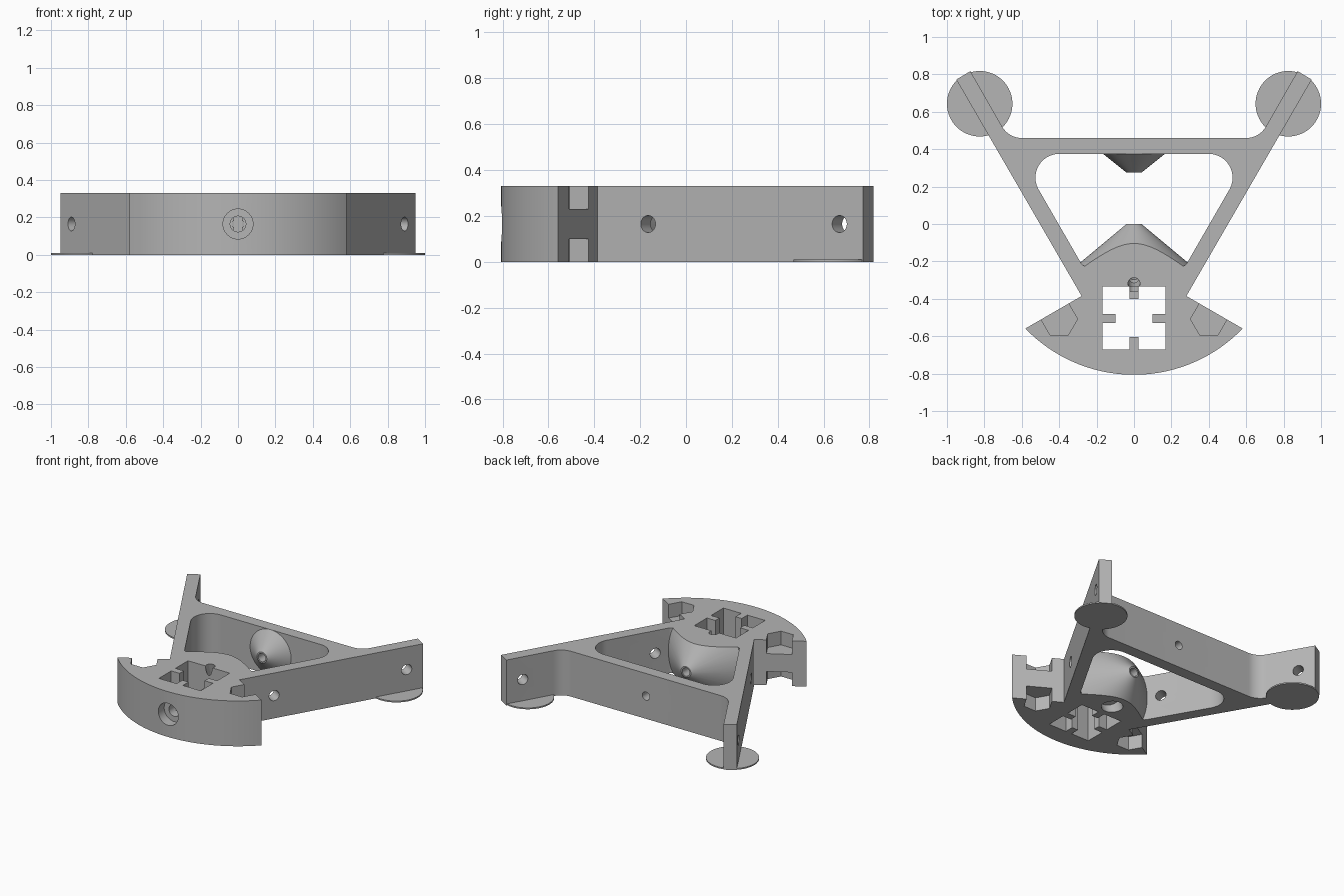
import bpy, bmesh, math
from mathutils import Vector

H = 0.33
MID = H / 2

cube = bpy.data.objects.get("Cube")
if cube:
    bpy.data.objects.remove(cube, do_unlink=True)

grey = bpy.data.materials.new("plain grey")
grey.use_nodes = True
color = (0.46, 0.46, 0.46, 1)
grey.diffuse_color = color
grey.node_tree.nodes["Principled BSDF"].inputs["Base Color"].default_value = color


def finish(name, bm):
    bmesh.ops.recalc_face_normals(bm, faces=bm.faces)
    mesh = bpy.data.meshes.new(name)
    bm.to_mesh(mesh)
    bm.free()
    mesh.materials.append(grey)
    obj = bpy.data.objects.new(name, mesh)
    bpy.context.collection.objects.link(obj)
    return obj


def prism(name, points, z0=0.0, z1=H):
    bm = bmesh.new()
    face = bm.faces.new([bm.verts.new((p[0], p[1], z0)) for p in points])
    top = bmesh.ops.extrude_face_region(bm, geom=[face], use_keep_orig=True)["geom"]
    verts = [v for v in top if isinstance(v, bmesh.types.BMVert)]
    bmesh.ops.translate(bm, verts=verts, vec=(0, 0, z1 - z0))
    return finish(name, bm)


def box(name, x0, x1, y0, y1, z0, z1):
    return prism(name, [(x0, y0), (x1, y0), (x1, y1), (x0, y1)], z0, z1)


def rod(name, start, end, r0, r1=None, clip=False, segments=64):
    """Cylinder or cone between two points, optionally trimmed to the body height."""
    a, b = Vector(start), Vector(end)
    bm = bmesh.new()
    bmesh.ops.create_cone(bm, cap_ends=True, segments=segments, radius1=r0,
                          radius2=r0 if r1 is None else r1, depth=(b - a).length)
    turn = (b - a).to_track_quat('Z', 'Y').to_matrix().to_4x4()
    bmesh.ops.transform(bm, matrix=turn, verts=bm.verts)
    bmesh.ops.translate(bm, verts=bm.verts, vec=(a + b) / 2)
    if clip:
        for z, direction in ((0, -1), (H, 1)):
            geom = bm.verts[:] + bm.edges[:] + bm.faces[:]
            bmesh.ops.bisect_plane(bm, geom=geom, plane_co=(0, 0, z),
                                   plane_no=(0, 0, direction), clear_outer=True)
            bmesh.ops.holes_fill(bm, edges=[e for e in bm.edges if e.is_boundary])
    return finish(name, bm)


def fillet(prev, corner, nxt, r, n=14):
    """Points of an arc that rounds a corner."""
    c = Vector(corner)
    u = (Vector(prev) - c).normalized()
    v = (Vector(nxt) - c).normalized()
    half = u.angle(v) / 2
    center = c + (u + v).normalized() * (r / math.sin(half))
    p = c + u * (r / math.tan(half)) - center
    q = c + v * (r / math.tan(half)) - center
    total = p.angle(q)
    return [center + (p * math.sin((1 - i / n) * total) + q * math.sin(i / n * total))
            / math.sin(total) for i in range(n + 1)]


def mirrored(half):
    """Closes a right-hand profile with its mirror image."""
    return [tuple(p) for p in half] + [(-p[0], p[1]) for p in reversed(half)]


def combine(target, others, operation):
    bpy.context.view_layer.objects.active = target
    for other in others:
        mod = target.modifiers.new("join", 'BOOLEAN')
        mod.operation, mod.solver, mod.object = operation, 'EXACT', other
        bpy.ops.object.modifier_apply(modifier=mod.name)
        bpy.data.objects.remove(other, do_unlink=True)


# Body outline: curved front sector, two splayed arms and the rear crossbar
R = 0.806
end = math.atan2(0.58, 0.558)
half = [(R * math.sin(end * (i + 0.5) / 24.5), -R * math.cos(end * (i + 0.5) / 24.5))
        for i in range(25)]
half += [(0.28, -0.385), (0.95, 0.772), (0.875, 0.817)]
half += fillet((0.875, 0.817), (0.67, 0.46), (0, 0.46), 0.12)
frame = prism("frame", mirrored(half))

# Rounded triangular opening
low, high = (0.274, -0.225), (0.62, 0.375)
opening = fillet((0, -0.225), low, high, 0.03) + fillet(low, high, (0, 0.375), 0.127)
combine(frame, [prism("opening", mirrored(opening), -0.1, H + 0.1)], 'DIFFERENCE')

# Facing conical bosses inside the opening
combine(frame, [
    rod("front_boss", (0, -0.24, MID), (0, 0, MID), 0.328, 0.04, True, 96),
    rod("rear_boss", (0, 0.387, MID), (0, 0.275, MID), 0.18, 0.04, True, 96)], 'UNION')

# Square socket with four locating ribs
socket = box("socket", -0.168, 0.168, -0.67, -0.335, -0.1, H + 0.1)
ribs = [box("rib", -0.025, 0.025, -0.7, -0.605, -0.2, H + 0.2),
        box("rib", -0.025, 0.025, -0.402, -0.3, -0.2, 0.175)]
ribs += [box("rib", min(s * 0.1, s * 0.2), max(s * 0.1, s * 0.2),
             -0.528, -0.48, -0.2, H + 0.2) for s in (-1, 1)]
combine(socket, ribs, 'DIFFERENCE')

# Axial screw holes and the steep hole beside the socket
cutters = [
    socket,
    rod("front_counterbore", (0, -0.9, MID), (0, -0.735, MID), 0.08),
    rod("front_hole", (0, -0.85, MID), (0, -0.64, MID), 0.042),
    rod("boss_hole", (0, -0.36, MID), (0, 0.1, MID), 0.03),
    rod("rear_hole", (0, 0.2, MID), (0, 0.6, MID), 0.03),
    rod("steep_counterbore", (0, -0.205, -0.06), (0, -0.25, 0.08), 0.07),
    rod("steep_hole", (0, -0.225, 0), (0, -0.34, 0.4), 0.032)]

for s in (-1, 1):
    # Screw holes square to each arm
    for y in (-0.165, 0.67):
        x = 0.28 + (y + 0.385) / math.sqrt(3)
        dx, dy = 0.15 * math.cos(math.pi / 6), 0.075
        cutters.append(rod("arm_hole", (s * (x + dx), y - dy, MID),
                           (s * (x - dx), y + dy, MID), 0.037, segments=40))
    # Hexagonal nut pockets, above and below
    hexagon = [(s * 0.4 + 0.098 * math.cos(k * math.pi / 3),
                -0.508 + 0.098 * math.sin(k * math.pi / 3)) for k in range(6)]
    cutters.append(prism("upper_nut_pocket", hexagon, 0.23, H + 0.1))
    cutters.append(prism("lower_nut_pocket", hexagon, -0.1, 0.1))
combine(frame, cutters, 'DIFFERENCE')

# Thin round feet under the arm tips
parts = [frame]
for s, side in ((1, "left"), (-1, "right")):
    parts.append(rod(side + "_foot_disc", (s * 0.825, 0.643, 0),
                     (s * 0.825, 0.643, 0.01), 0.175))

# Smooth the curved walls and keep the edges crisp
bpy.context.view_layer.update()
bpy.ops.object.select_all(action='DESELECT')
for part in parts:
    part.select_set(True)
bpy.context.view_layer.objects.active = frame
bpy.ops.object.shade_smooth_by_angle(angle=math.radians(30))
